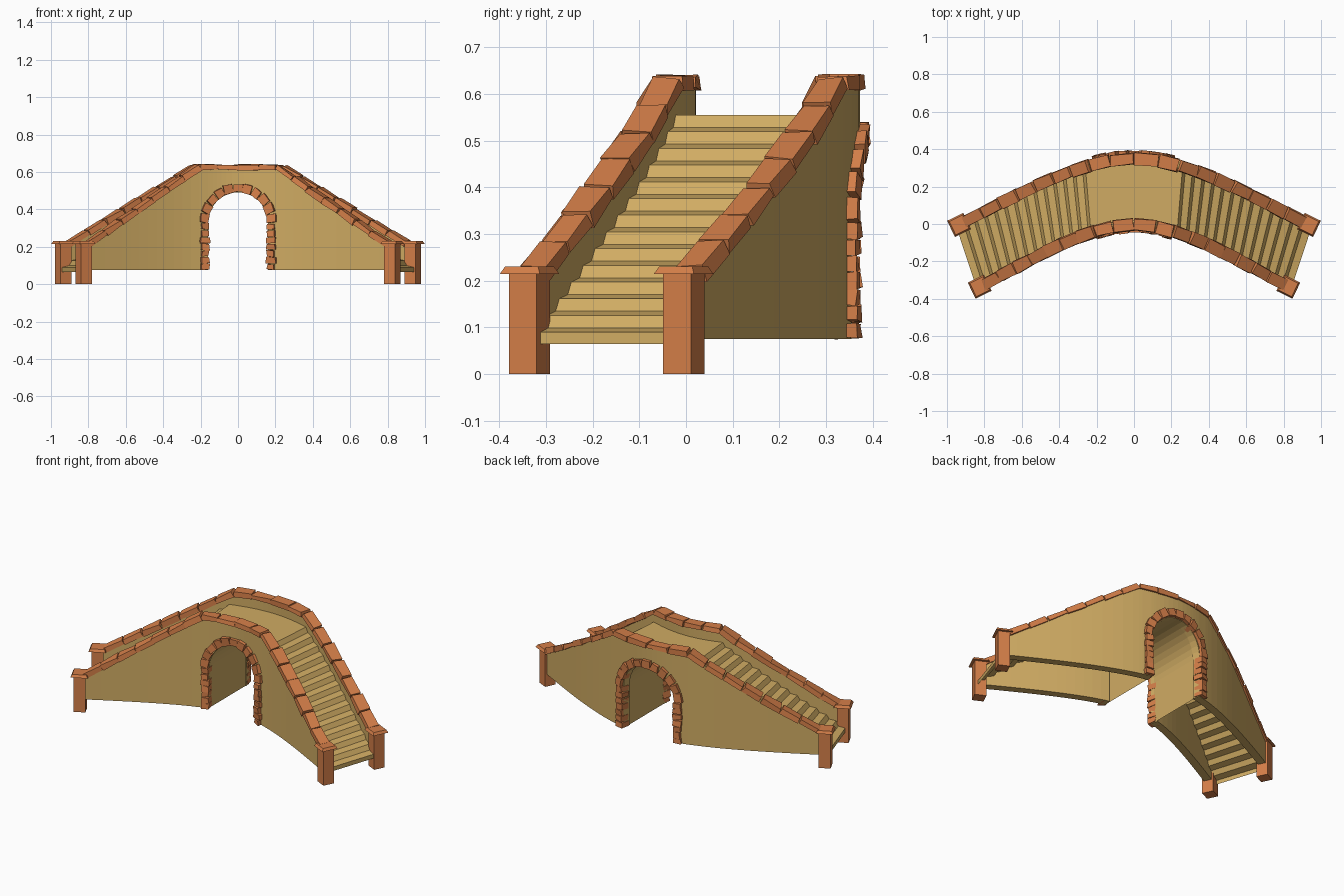
import bpy, bmesh, math, random
from mathutils import Vector, Matrix

if "Cube" in bpy.data.objects:
    bpy.data.objects.remove(bpy.data.objects["Cube"])

random.seed(4)
K = 0.885                     # inner wall is shorter than the outer wall
BASE, SPRING, R = 0.075, 0.325, 0.166


def material(name, col):
    m = bpy.data.materials.new(name)
    m.diffuse_color = (*col, 1)
    m.use_nodes = True
    m.node_tree.nodes["Principled BSDF"].inputs["Base Color"].default_value = m.diffuse_color
    return m


STONE = material("sandstone", (0.63, 0.41, 0.125))
BRICK = material("red_brick", (0.66, 0.21, 0.066))


def finish(bm, name, mat, fix=True):
    if fix:
        bmesh.ops.recalc_face_normals(bm, faces=bm.faces)
    me = bpy.data.meshes.new(name)
    bm.to_mesh(me)
    bm.free()
    me.materials.append(mat)
    ob = bpy.data.objects.new(name, me)
    bpy.context.collection.objects.link(ob)
    return ob


# plan curves of the two walls
def y_back(x):
    return 0.350 - 0.6 * (math.hypot(x, 0.437) - 0.437)


def y_front(x):
    return -0.002 - 0.6 * (math.hypot(x, 0.33) - 0.33)


def normal(f, x):
    d = (f(x + 0.001) - f(x - 0.001)) / 0.002
    return Vector((-d, 1, 0)).normalized()


def top(u):
    u = abs(u)
    return 0.622 if u < 0.24 else 0.622 - 0.42 * (u - 0.24) / 0.68


def arch_z(x):
    return SPRING + math.sqrt(max(R * R - x * x, 0))


def loft(bm, rings, closed):
    rows = [[bm.verts.new(p) for p in r] for r in rings]
    for a, b in zip(rows, rows[1:]):
        n = len(a)
        for i in range(n if closed else n - 1):
            j = (i + 1) % n
            bm.faces.new((a[i], a[j], b[j], b[i]))
    return rows


# side walls, cut out along the arch
def wall(name, f, k):
    end = 0.92 * k
    side = [R + (end - R) * i / 14 for i in range(15)] + [0.24 * k]
    side = sorted(side)
    mid = [R * math.sin(math.pi / 2 * i / 8) for i in range(-8, 9)]
    st = [(-x, BASE) for x in reversed(side)]
    st += [(x, arch_z(x)) for x in mid]
    st += [(x, BASE) for x in side]
    rings = []
    for x, b in st:
        n = normal(f, x) * 0.023
        p = Vector((x, f(x), 0))
        t = Vector((0, 0, top(x / k)))
        b = Vector((0, 0, b))
        rings.append([p - n + b, p + n + b, p + n + t, p - n + t])
    bm = bmesh.new()
    rows = loft(bm, rings, True)
    bm.faces.new(rows[0])
    bm.faces.new(rows[-1])
    finish(bm, name, STONE)


# slightly irregular block, narrower on its top face
def brick(bm, centre, ax, ay, az, size, jit=0.004, taper=0.9):
    m = Matrix((ax, ay, az)).transposed().to_4x4()
    m.translation = centre
    vs = bmesh.ops.create_cube(bm, size=1)["verts"]
    for v in vs:
        s = taper if v.co.z > 0 else 1
        v.co = Vector((v.co.x * size[0] * s, v.co.y * size[1] * s, v.co.z * size[2]))
        v.co += Vector([random.uniform(-jit, jit) for _ in range(3)])
        v.co = m @ v.co


# coping bricks along the wall top
def coping(name, f, k):
    bm = bmesh.new()
    flat = [-0.24, -0.13, 0.0, 0.13, 0.24]
    slope = [0.24 + 0.665 * i / 7 for i in range(8)]
    runs = [flat, slope, [-u for u in reversed(slope)]]
    for run in runs:
        for a, b in zip(run, run[1:]):
            p, q = [Vector((u * k, f(u * k), top(u))) for u in (a, b)]
            ax = (q - p).normalized()
            ay = Vector((-ax.y, ax.x, 0)).normalized()
            az = ax.cross(ay)
            brick(bm, (p + q) / 2 + az * 0.003, ax, ay, az,
                  ((q - p).length * random.uniform(0.95, 1.03),
                   random.uniform(0.062, 0.072), random.uniform(0.026, 0.034)),
                  0.004, 0.94)
    finish(bm, name, BRICK)


# jamb bricks and voussoirs round the arch, standing proud of the outer face
def arch_bricks(name, f, sign):
    bm = bmesh.new()

    def place(x, z, ang, w):
        n = normal(f, x) * sign
        c = Vector((x, f(x), z)) + n * 0.016
        flat = n.cross(Vector((0, 0, 1)))
        if flat.x < 0:
            flat = -flat
        az = flat * math.cos(ang) + Vector((0, 0, math.sin(ang)))
        ax = n.cross(az)
        brick(bm, c, ax, n, az, (w, random.uniform(0.05, 0.058),
                                 random.uniform(0.038, 0.052)), 0.004, 1.0)

    h = (SPRING - BASE) / 7
    for s, ang in ((1, 0), (-1, math.pi)):
        for i in range(7):
            place(s * (R + 0.019), BASE + h * (i + 0.5), ang,
                  h * random.uniform(0.82, 0.98))
    for i in range(11):
        a = math.pi * (i + 0.5) / 11
        r = R + 0.024
        place(r * math.cos(a), SPRING + r * math.sin(a), a,
              math.pi * r / 11 * random.uniform(0.85, 0.97))
    finish(bm, name, BRICK)


for name, f, k, s in (("front", y_front, K, -1), ("back", y_back, 1, 1)):
    wall(name + "_wall", f, k)
    coping(name + "_coping", f, k)
    arch_bricks(name + "_arch_bricks", f, s)

# tunnel lining between the walls
prof = [(R, BASE)]
prof += [(R * math.cos(math.pi * i / 16), SPRING + R * math.sin(math.pi * i / 16))
         for i in range(17)]
prof += [(-R, BASE)]
bm = bmesh.new()
loft(bm, [[(x, y_front(x), z), (x, y_back(x), z)] for x, z in prof], False)
finish(bm, "tunnel_lining", STONE, False)

# landing and both stair flights as one stepped sheet with worn, tilted treads
N, U0, U1, Z0, Z1 = 13, 0.26, 0.95, 0.555, 0.09
d, h = (U1 - U0) / N, (Z0 - Z1) / N
half = [(0.09, Z0), (0.18, Z0)]
for i in range(N):
    u, z = U0 + i * d, Z0 - i * h
    half += [(u, z), (u + 0.3 * d, z - 0.75 * h)]
half += [(U1, Z1), (U1, 0.065)]
path = [(-u, z) for u, z in reversed(half)] + [(0, Z0)] + half
bm = bmesh.new()
loft(bm, [[(u * K, y_front(u * K), z), (u, y_back(u), z)] for u, z in path], False)
for fc in bm.faces:
    fc.normal_update()
    if fc.normal.z < -0.01:
        fc.normal_flip()
finish(bm, "steps_and_landing", STONE, False)

# end posts with flared caps
for s, side in ((-1, "left"), (1, "right")):
    for row, x, y in (("front", 0.825, -0.335), ("back", 0.935, -0.005)):
        bm = bmesh.new()
        a = math.radians(-26) * s
        ax = Vector((math.cos(a), math.sin(a), 0))
        ay = Vector((-ax.y, ax.x, 0))
        up = Vector((0, 0, 1))
        brick(bm, Vector((s * x, y, 0.108)), ax, ay, up, (0.066, 0.066, 0.216), 0, 1)
        brick(bm, Vector((s * x, y, 0.222)), ax, ay, up, (0.096, 0.096, 0.016), 0, 0.82)
        finish(bm, f"{row}_{side}_post", BRICK)
